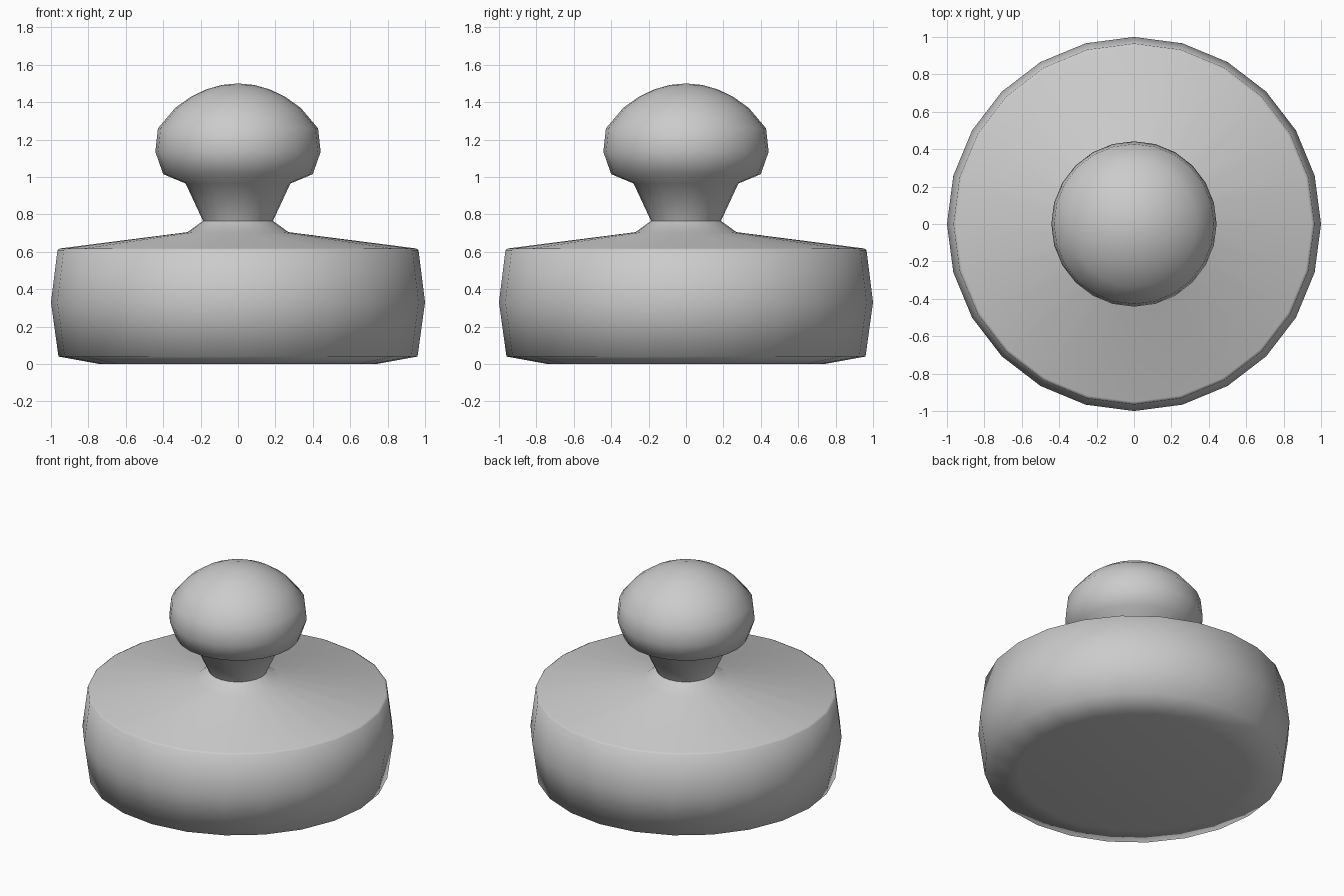
import bpy, bmesh
from math import cos, sin, pi, radians

if "Cube" in bpy.data.objects:
    bpy.data.objects.remove(bpy.data.objects["Cube"])

SIDES = 24


def lathe(name, profile, sharp_angle):
    """Revolve (radius, height) points around z; radius 0 makes a pole."""
    bm = bmesh.new()
    rings = []
    for r, z in profile:
        n = SIDES if r > 0 else 1
        rings.append([bm.verts.new((r * cos(2 * pi * i / SIDES),
                                    r * sin(2 * pi * i / SIDES), z))
                      for i in range(n)])
    for a, b in zip(rings, rings[1:]):
        for i in range(SIDES):
            j = (i + 1) % SIDES
            quad = [a[i % len(a)], a[j % len(a)], b[j % len(b)], b[i % len(b)]]
            bm.faces.new(list(dict.fromkeys(quad)))
    bmesh.ops.recalc_face_normals(bm, faces=bm.faces)
    mesh = bpy.data.meshes.new(name)
    bm.to_mesh(mesh)
    bm.free()
    obj = bpy.data.objects.new(name, mesh)
    bpy.context.collection.objects.link(obj)
    bpy.ops.object.select_all(action='DESELECT')
    obj.select_set(True)
    bpy.context.view_layer.objects.active = obj
    bpy.ops.object.shade_smooth_by_angle(angle=radians(sharp_angle))
    return obj


# Wide weighted base, slim neck and domed knob as one turned piece
base = [(0, 0), (0.74, 0), (0.96, 0.04), (1.0, 0.33), (0.965, 0.61), (0.95, 0.618)]
neck = [(0.27, 0.705), (0.187, 0.765), (0.28, 0.965)]
knob = [(0.40, 1.015), (0.442, 1.135), (0.428, 1.26), (0.335, 1.37),
        (0.25, 1.43), (0.17, 1.468), (0.085, 1.492), (0, 1.50)]
lathe("knobbed_stopper", base + neck + knob, 75)
